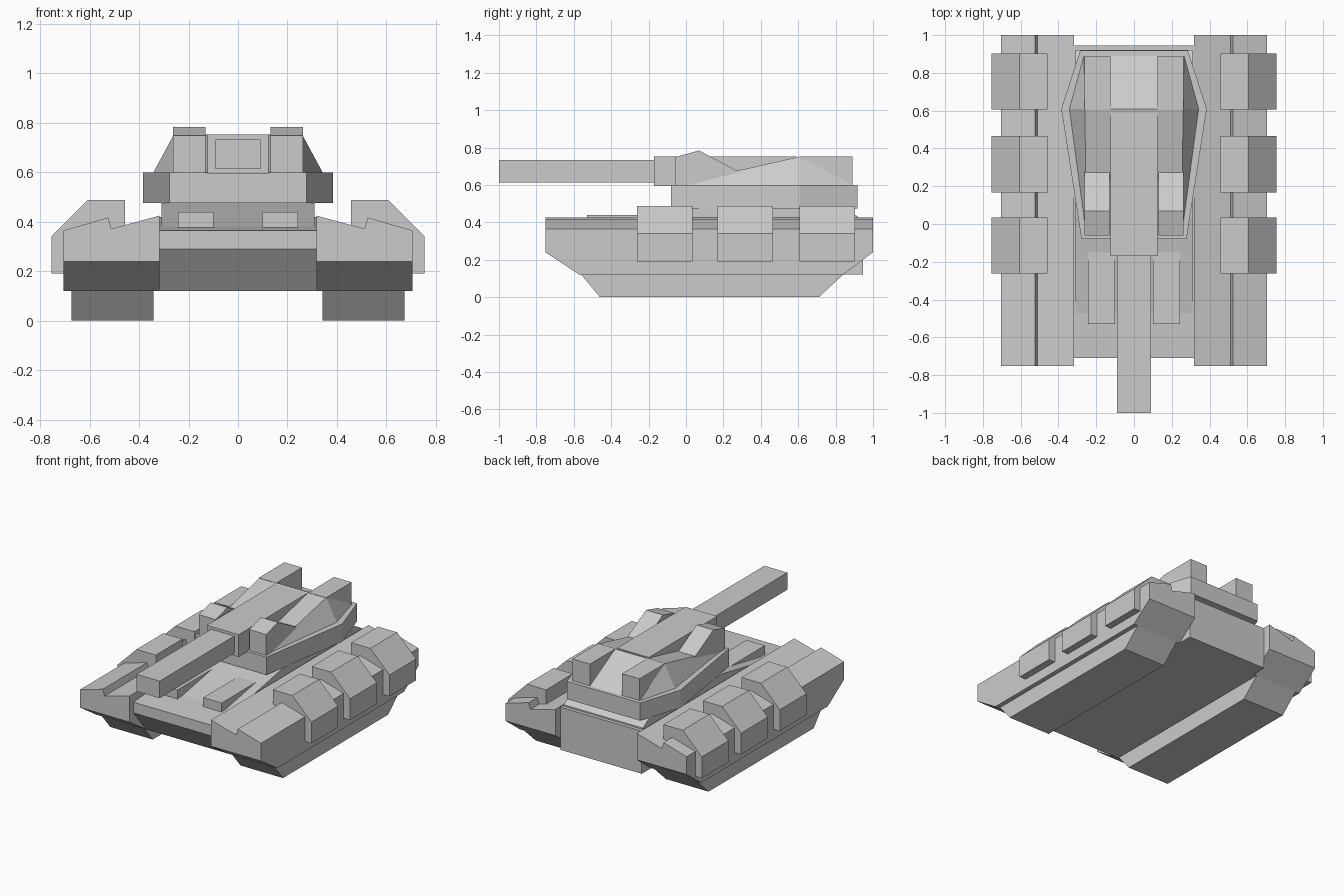
import bpy, bmesh

if "Cube" in bpy.data.objects:
    bpy.data.objects.remove(bpy.data.objects["Cube"])


def finish(name, bm, mirror=False):
    bmesh.ops.recalc_face_normals(bm, faces=bm.faces)
    mesh = bpy.data.meshes.new(name)
    bm.to_mesh(mesh)
    bm.free()
    ob = bpy.data.objects.new(name, mesh)
    bpy.context.collection.objects.link(ob)
    if mirror:
        ob.modifiers.new("Mirror", 'MIRROR').use_axis[0] = True
    return ob


def loft(name, rings, mirror=False):
    """Skin a row of matching cross-sections and cap both ends."""
    bm = bmesh.new()
    rows = [[bm.verts.new(p) for p in ring] for ring in rings]
    n = len(rows[0])
    for a, b in zip(rows, rows[1:]):
        for i in range(n):
            j = (i + 1) % n
            bm.faces.new((a[i], a[j], b[j], b[i]))
    bm.faces.new(rows[0])
    bm.faces.new(rows[-1])
    return finish(name, bm, mirror)


def side_profile(name, yz, x0, x1, mirror=False):
    return loft(name, [[(x, y, z) for y, z in yz] for x in (x0, x1)], mirror)


def front_profile(name, xz, y0, y1, mirror=False):
    return loft(name, [[(x, y, z) for x, z in xz] for y in (y0, y1)], mirror)


def box(name, x0, x1, y0, y1, z0, z1, mirror=False):
    return front_profile(name, [(x0, z0), (x1, z0), (x1, z1), (x0, z1)], y0, y1, mirror)


# Hull between the tracks, with a sloped nose
side_profile("hull", [(-0.57, 0.12), (-0.71, 0.29), (-0.71, 0.365), (-0.475, 0.38),
                      (0.2, 0.42), (0.945, 0.42), (0.945, 0.12)], -0.317, 0.317)

# Raised deck below the turret
side_profile("deck", [(-0.475, 0.36), (-0.475, 0.38), (0.04, 0.475), (0.85, 0.475),
                      (0.92, 0.43), (0.92, 0.36)], -0.309, 0.309)
box("deck_block", 0.1, 0.243, -0.53, -0.14, 0.355, 0.44, True)

# Fenders: notched cross-section, underside rising at both ends
fender_top = [(0.705, 0.365), (0.525, 0.417), (0.512, 0.372), (0.317, 0.425)]
loft("fender", [[(x, y, z) for x, z in [(0.317, low), (0.705, low)] + fender_top]
                for y, low in [(-0.752, 0.24), (-0.57, 0.12), (0.84, 0.12), (1.0, 0.24)]], True)

# Track bottoms
side_profile("track", [(-0.56, 0.12), (-0.46, 0), (0.71, 0), (0.84, 0.12)], 0.342, 0.673, True)

# Three armour pods on each side
for i, y in enumerate((-0.262, 0.168, 0.606)):
    front_profile(f"side_pod_{i + 1}", [(0.457, 0.19), (0.755, 0.19), (0.755, 0.34),
                                        (0.607, 0.488), (0.457, 0.488)], y, y + 0.297, True)

# Turret base: extruded hexagon
plan = [(-0.285, 0.918), (0.285, 0.918), (0.385, 0.61), (0.278, -0.08), (-0.278, -0.08), (-0.385, 0.61)]
loft("turret_base", [[(x, y, z) for x, y in plan] for z in (0.475, 0.6)])

# Turret roof: hexagon rising to a crosswise ridge
bm = bmesh.new()
for s in (-1, 1):
    for p in [(0.265, 0.89, 0.6), (0.342, 0.61, 0.6), (0.252, -0.06, 0.6), (0.26, 0.61, 0.752)]:
        bm.verts.new((s * p[0], p[1], p[2]))
bmesh.ops.convex_hull(bm, input=bm.verts)
finish("turret_roof", bm)

# Turret front wedges and rear boxes
side_profile("turret_wedge", [(-0.06, 0.595), (-0.06, 0.748), (0.07, 0.784), (0.275, 0.674),
                              (0.275, 0.595)], 0.131, 0.262, True)
box("turret_rear_box", 0.125, 0.262, 0.605, 0.89, 0.595, 0.753, True)

# Gun housing and barrel
box("gun_housing", -0.124, 0.124, -0.17, 0.59, 0.595, 0.752)
box("gun_barrel", -0.09, 0.09, -1.0, -0.16, 0.613, 0.733)
